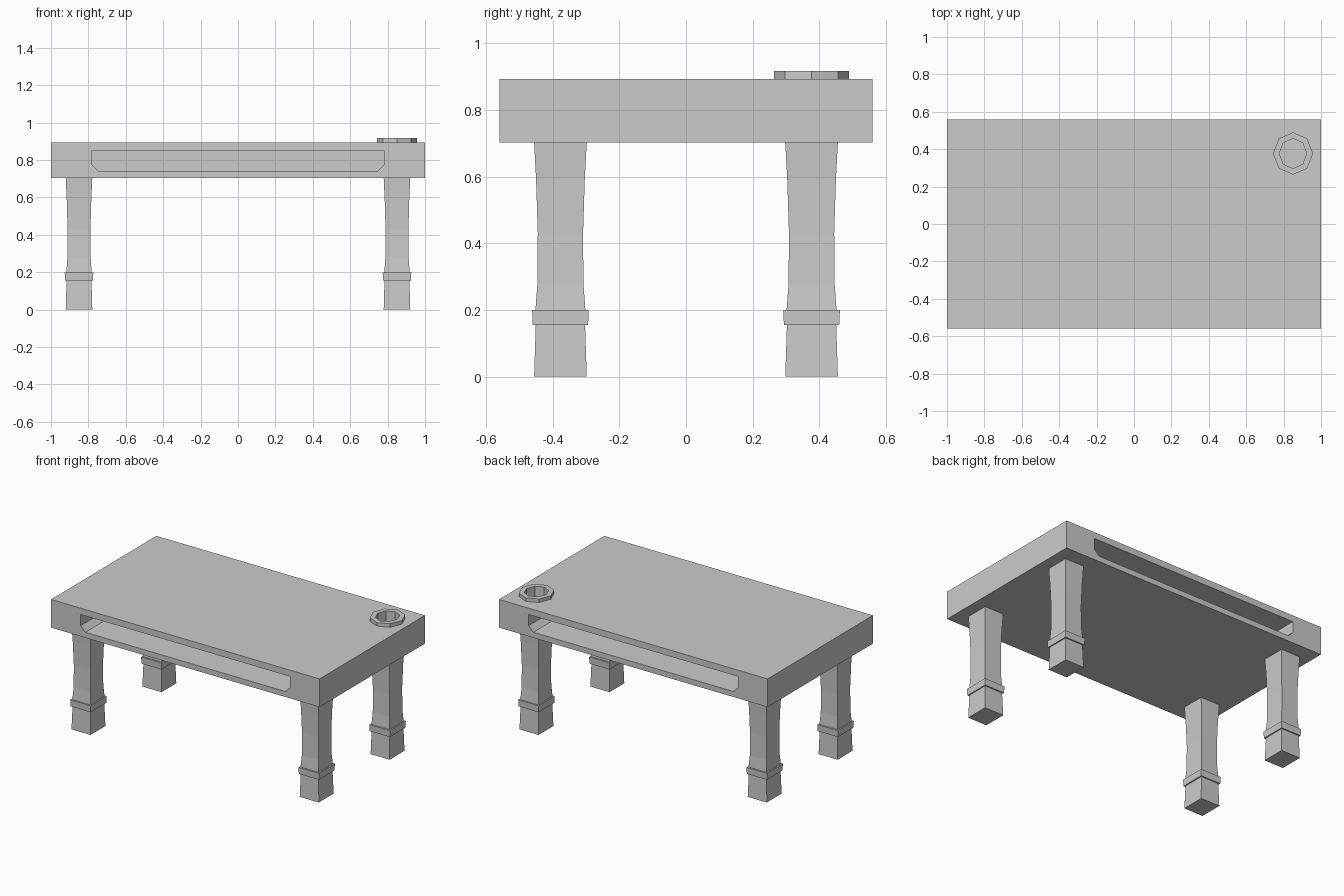
import bpy, bmesh, math

if "Cube" in bpy.data.objects:
    bpy.data.objects.remove(bpy.data.objects["Cube"])

CX, CY = 0.85, 0.377        # leg and cup-holder centres
Z0, Z1 = 0.703, 0.893       # tabletop underside and surface


def loft(name, rings, close=False):
    """Skin equal-length point rings; cap the ends or join last to first."""
    bm = bmesh.new()
    vs = [[bm.verts.new(p) for p in r] for r in rings]
    n = len(vs[0])
    pairs = list(zip(vs, vs[1:]))
    if close:
        pairs.append((vs[-1], vs[0]))
    else:
        bm.faces.new(vs[0])
        bm.faces.new(vs[-1])
    for a, b in pairs:
        for i in range(n):
            j = (i + 1) % n
            bm.faces.new((a[i], a[j], b[j], b[i]))
    bmesh.ops.recalc_face_normals(bm, faces=bm.faces[:])
    me = bpy.data.meshes.new(name)
    bm.to_mesh(me)
    bm.free()
    ob = bpy.data.objects.new(name, me)
    bpy.context.collection.objects.link(ob)
    return ob


def rect(cx, cy, hx, hy, z):
    return [(cx + a * hx, cy + b * hy, z)
            for a, b in ((-1, -1), (1, -1), (1, 1), (-1, 1))]


def octagon(rx, ry, z):
    return [(CX + rx * math.cos(i * math.pi / 4),
             CY + ry * math.sin(i * math.pi / 4), z) for i in range(8)]


def cut(target, cutter):
    cutter.hide_render = True
    mod = target.modifiers.new("cut", 'BOOLEAN')
    mod.operation = 'DIFFERENCE'
    mod.solver = 'EXACT'
    mod.object = cutter
    bpy.context.view_layer.objects.active = target
    bpy.ops.object.modifier_apply(modifier=mod.name)
    bpy.data.objects.remove(cutter)


# Tabletop slab
top = loft("tabletop", [rect(0, 0, 1, 0.56, Z0), rect(0, 0, 1, 0.56, Z1)])

# Storage slots in front and back, with a divider between them
slot = [(-0.78, 0.85), (-0.78, 0.775), (-0.745, 0.74),
        (0.745, 0.74), (0.78, 0.775), (0.78, 0.85)]
for s in (-1, 1):
    cut(top, loft("slot_cutter", [[(x, s * y, z) for x, z in slot]
                                  for y in (0.02, 0.7)]))

# Cup holder: recess in the top and a raised octagonal rim
cut(top, loft("cup_cutter", [octagon(0.073, 0.08, z) for z in (0.74, 1.0)]))
loft("cup_holder_rim", [octagon(0.107, 0.113, Z1), octagon(0.107, 0.113, 0.917),
                        octagon(0.073, 0.08, 0.917), octagon(0.073, 0.08, Z1)],
     close=True)

# Square waisted legs with an ankle band: (half depth, height)
profile = [(0.079, 0), (0.074, 0.155), (0.083, 0.155), (0.085, 0.2),
           (0.075, 0.2), (0.069, 0.28), (0.068, 0.43), (0.073, 0.59),
           (0.079, Z0 + 0.002)]
for sx, side in ((-1, "left"), (1, "right")):
    for sy, end in ((-1, "front"), (1, "back")):
        loft(f"{end}_{side}_leg",
             [rect(sx * CX, sy * CY, h * 0.9, h, z) for h, z in profile])
